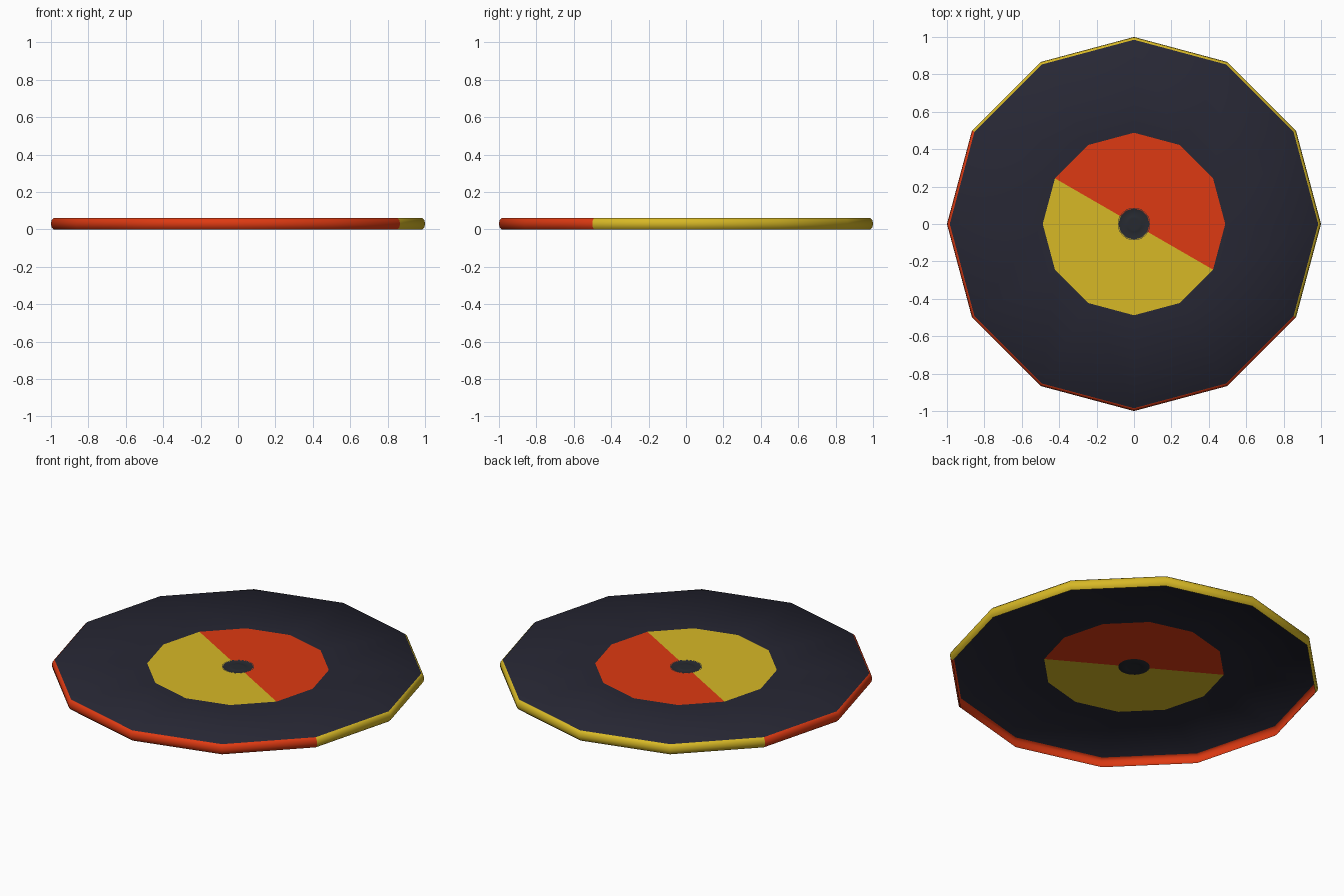
import bpy, bmesh
from math import radians, cos, sin, atan2, degrees

cube = bpy.data.objects.get("Cube")
if cube:
    bpy.data.objects.remove(cube)


def material(name, rgb):
    m = bpy.data.materials.new(name)
    m.use_nodes = True
    m.diffuse_color = (*rgb, 1)
    m.node_tree.nodes["Principled BSDF"].inputs["Base Color"].default_value = (*rgb, 1)
    return m


red = material("orange red", (0.73, 0.042, 0.006))
yellow = material("golden yellow", (0.68, 0.48, 0.019))
dark = material("blue black", (0.02, 0.02, 0.034))
grey = material("charcoal", (0.02, 0.023, 0.03))


def lathe(name, profile, sides, materials, rule, cap=False):
    """Spin a (radius, height) profile into an open shell, coloured by rule(band, angle)."""
    bm = bmesh.new()
    rings = []
    for r, z in profile:
        angles = [radians(360 * i / sides) for i in range(sides)]
        rings.append([bm.verts.new((r * cos(a), r * sin(a), z)) for a in angles])
    for band, (inner, outer) in enumerate(zip(rings, rings[1:])):
        for i in range(sides):
            j = (i + 1) % sides
            f = bm.faces.new((inner[i], outer[i], outer[j], inner[j]))
            c = f.calc_center_median()
            f.material_index = rule(band, degrees(atan2(c.y, c.x)))
    if cap:
        bm.faces.new(rings[0])
    mesh = bpy.data.meshes.new(name)
    bm.to_mesh(mesh)
    bm.free()
    for m in materials:
        mesh.materials.append(m)
    ob = bpy.data.objects.new(name, mesh)
    bpy.context.collection.objects.link(ob)
    bpy.ops.object.select_all(action='DESELECT')
    ob.select_set(True)
    bpy.context.view_layer.objects.active = ob
    bpy.ops.object.shade_smooth_by_angle(angle=radians(60))
    return ob


# Two-tone label, dark face and two-tone rim, with rim colours opposite the label
def disc_rule(band, angle):
    first_half = -30 < angle < 150
    if band == 0:
        return 0 if first_half else 1
    if band == 1:
        return 2
    return 1 if first_half else 0


lathe("disc",
      [(0.083, 0.06), (0.488, 0.06), (0.985, 0.06), (0.997, 0.048),
       (1.0, 0.03), (0.997, 0.012), (0.985, 0.0)],
      12, [red, yellow, dark], disc_rule)

# Small stepped hub in the middle
lathe("hub",
      [(0.03, 0.058), (0.042, 0.058), (0.05, 0.055), (0.075, 0.058), (0.087, 0.0605)],
      24, [grey], lambda band, angle: 0, cap=True)
